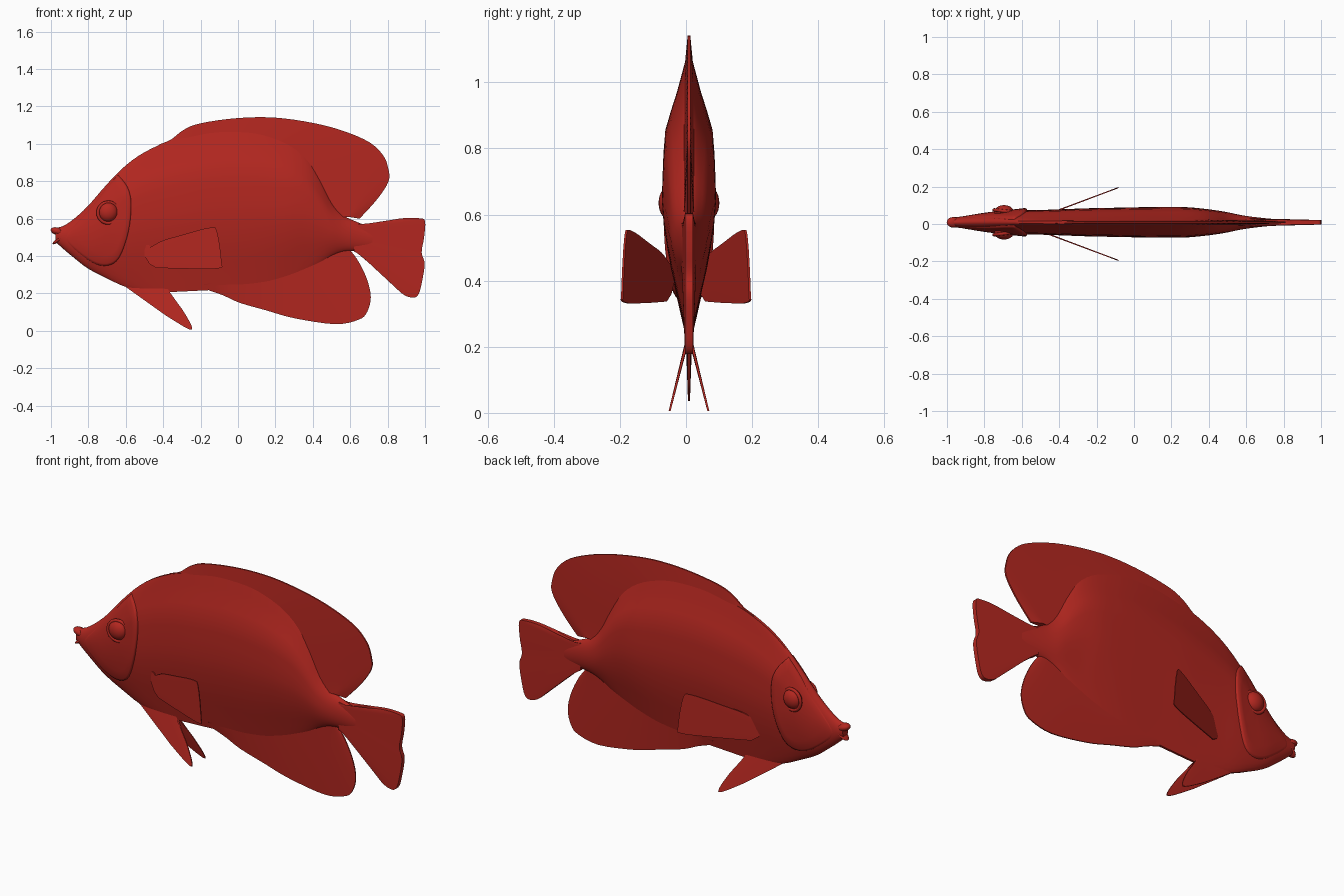
import bpy, bmesh, math
from mathutils import Vector

if "Cube" in bpy.data.objects:
    bpy.data.objects.remove(bpy.data.objects["Cube"])

CY = 0.009  # the body plane sits slightly off y = 0
red = bpy.data.materials.new("red")
red.diffuse_color = (0.45, 0.02, 0.014, 1)
red.use_nodes = True
red.node_tree.nodes["Principled BSDF"].inputs["Base Color"].default_value = red.diffuse_color


def spline(rows, u):
    """Catmull-Rom through tuples, u in 0..len-1."""
    i = max(0, min(int(u), len(rows) - 2))
    t = u - i
    a, b, c, d = (rows[max(0, min(j, len(rows) - 1))] for j in range(i - 1, i + 3))
    return [0.5 * (2*q + (r-p)*t + (2*p-5*q+4*r-s)*t*t + (3*q-p-3*r+s)*t**3)
            for p, q, r, s in zip(a, b, c, d)]


def finish(name, bm, angle=40):
    bmesh.ops.remove_doubles(bm, verts=bm.verts, dist=1e-5)
    bmesh.ops.recalc_face_normals(bm, faces=bm.faces)
    me = bpy.data.meshes.new(name)
    bm.to_mesh(me)
    bm.free()
    ob = bpy.data.objects.new(name, me)
    bpy.context.collection.objects.link(ob)
    me.materials.append(red)
    bpy.ops.object.select_all(action='DESELECT')
    ob.select_set(True)
    bpy.context.view_layer.objects.active = ob
    bpy.ops.object.shade_smooth_by_angle(angle=math.radians(angle))
    return ob


def skin(bm, rings, caps=True):
    """Bridge a list of closed rings of points."""
    vs = [[bm.verts.new(p) for p in r] for r in rings]
    n = len(vs[0])
    for a, b in zip(vs, vs[1:]):
        for k in range(n):
            bm.faces.new((a[k], a[(k+1) % n], b[(k+1) % n], b[k]))
    if caps:
        bm.faces.new(vs[0])
        bm.faces.new(vs[-1])


# Body stations: x, bottom z, top z, half width, roundness of section
BODY = [(-0.975, .475, .55, .024, 1), (-0.93, .435, .563, .03, 1), (-0.87, .385, .605, .038, 1),
        (-0.80, .332, .67, .048, .9), (-0.70, .28, .785, .058, .6), (-0.60, .235, .885, .064, .3),
        (-0.50, .215, .955, .066, .1), (-0.38, .208, 1.01, .070, 0), (-0.25, .213, 1.045, .075, 0),
        (-0.10, .22, 1.068, .078, 0), (0.05, .225, 1.068, .081, 0), (0.17, .242, 1.045, .082, 0),
        (0.28, .275, 1.0, .081, 0), (0.37, .315, .925, .073, .1), (0.44, .355, .81, .064, .3),
        (0.50, .395, .69, .054, .6), (0.56, .42, .62, .041, .9), (0.63, .428, .585, .03, 1),
        (0.72, .43, .55, .02, 1)]
PROFILE = [(0, .08), (.12, .36), (.25, .67), (.38, .91), (.5, 1), (.65, .96), (.76, .87), (.88, .46), (1, .12)]


def station(x):
    for i in range(len(BODY) - 1):
        if x <= BODY[i+1][0]:
            break
    a, b = BODY[i][0], BODY[i+1][0]
    return spline(BODY, i + max(0, min(1, (x-a)/(b-a))))


def half_width(row, s):
    for (a, p), (b, q) in zip(PROFILE, PROFILE[1:]):
        if s <= b:
            break
    lens = p + (q-p)*(s-a)/(b-a)
    return row[3] * (lens + (math.sqrt(max(0.004, 4*s*(1-s))) - lens) * row[4])


rings = []
N = 18
for j in range(3 * (len(BODY) - 1) + 1):
    row = spline(BODY, j / 3)
    ring = []
    for side, ks in ((1, range(N + 1)), (-1, range(N, -1, -1))):
        for k in ks:
            s = (1 - math.cos(math.pi * k / N)) / 2
            ring.append((row[0], CY + side * half_width(row, s), row[1] + (row[2]-row[1])*s))
    rings.append(ring)
bm = bmesh.new()
skin(bm, rings)
finish("body", bm)


def fin(name, pairs, th_base, th_tip, plane):
    """Tapered fin from (base x, z, tip x, z) pairs; plane(x, z) gives y."""
    bm, rings, n = bmesh.new(), [], 5
    for j in range(4 * (len(pairs) - 1) + 1):
        bx, bz, tx, tz = spline(pairs, j / 4)
        up, down = [], []
        for k in range(n + 1):
            t = k / n
            x, z, th = bx + (tx-bx)*t, bz + (tz-bz)*t, th_base + (th_tip-th_base)*t
            y = plane(x, z)
            up.append((x, y + th, z))
            down.append((x, y - th, z))
        rings.append(up + down[::-1])
    skin(bm, rings)
    return finish(name, bm)


flat = lambda x, z: CY
fin("dorsal_fin", [(-.42, .96, -.42, .998), (-.36, .98, -.36, 1.022), (-.29, .99, -.29, 1.075), (-.2, 1.0, -.2, 1.11),
                   (-.02, 1.02, 0, 1.138), (.12, 1.0, .2, 1.14), (.24, .96, .4, 1.112), (.33, .88, .56, 1.07),
                   (.39, .8, .7, 1.01), (.44, .71, .775, .94), (.49, .64, .803, .87), (.53, .61, .805, .8),
                   (.57, .61, .745, .705), (.59, .61, .65, .6)], .016, .004, flat)
fin("anal_fin", [(-.18, .25, -.17, .222), (-.1, .26, -.08, .19), (0, .27, .01, .15), (.12, .28, .15, .11),
                 (.25, .31, .3, .068), (.36, .35, .52, .036), (.43, .39, .645, .06), (.47, .41, .69, .1),
                 (.5, .43, .71, .18), (.53, .44, .69, .275), (.56, .45, .645, .37), (.58, .46, .6, .432)],
    .014, .003, flat)
fin("tail_fin", [(.62, .575, .68, .56), (.62, .56, .86, .6), (.62, .55, .97, .602), (.62, .54, 1.0, .585),
                 (.62, .52, .995, .5), (.62, .5, .982, .42), (.62, .49, .998, .36), (.62, .48, .985, .27),
                 (.62, .46, .965, .195), (.62, .45, .93, .178), (.62, .44, .87, .205), (.62, .43, .78, .3),
                 (.62, .425, .68, .395)], .022, .012, flat)

# Paired parts
GILL = [(-.64, .835), (-.59, .77), (-.57, .68), (-.585, .53), (-.635, .39), (-.70, .347), (-.78, .365),
        (-.88, .44), (-.92, .5), (-.86, .58), (-.77, .68), (-.7, .77)]
for side, word in ((-1, "front"), (1, "back")):
    fin(f"pectoral_fin_{word}",
        [(-.49, .46, -.478, .46), (-.497, .44, -.445, .43), (-.5, .43, -.42, .475), (-.5, .42, -.3, .513),
         (-.5, .415, -.15, .552), (-.5, .41, -.112, .53), (-.5, .405, -.088, .37), (-.5, .4, -.1, .335),
         (-.49, .385, -.25, .332), (-.475, .36, -.44, .337)], .004, .003,
        lambda x, z: side * (.192 + .375 * (x + .09)))
    fin(f"pelvic_fin_{word}",
        [(-.61, .26, -.6, .235), (-.55, .26, -.46, .135), (-.48, .26, -.36, .066), (-.44, .26, -.245, .006),
         (-.41, .26, -.3, .118), (-.38, .25, -.375, .205)], .006, .003,
        lambda x, z: CY + side * .06 * (1 - z / .24))

    # Gill cover: a plate following the cheek with a raised rim
    bm, rings = bmesh.new(), []
    loop = GILL + GILL[:1]
    for r, lift in ((1, -.008), (.985, .008), (.94, .012), (.75, .01), (.5, .008), (.25, .008), (.05, .008)):
        ring = []
        for j in range(48):
            px, pz = spline(loop, j / 4)
            x, z = -.7 + (px + .7) * r, .58 + (pz - .58) * r
            row = station(x)
            s = max(.02, min(.98, (z - row[1]) / (row[2] - row[1])))
            fade = min(1, max(0, (x + .93) / .3))
            ring.append((x, CY + side * (half_width(row, s) + lift * fade), z))
        rings.append(ring)
    skin(bm, rings)
    finish(f"gill_cover_{word}", bm, 60)

    # Eye and its socket rim
    bm = bmesh.new()
    bmesh.ops.create_uvsphere(bm, u_segments=24, v_segments=14, radius=1)
    for v in bm.verts:
        v.co = Vector((-.695 + .052*v.co.x, CY + side*.056 + .036*v.co.y, .635 + .052*v.co.z))
    finish(f"eye_{word}", bm)
    bpy.ops.mesh.primitive_torus_add(major_radius=.056, minor_radius=.009, major_segments=28, minor_segments=8,
                                     location=(-.693, CY + side*.06, .632), rotation=(math.pi/2, 0, side*-.12))
    rim = bpy.context.object
    rim.name = f"eye_rim_{word}"
    rim.data.materials.append(red)
    bpy.ops.object.shade_smooth()

# Lips
for name, x, z, tilt in (("upper_lip", -.966, .532, -.15), ("lower_lip", -.958, .489, .5)):
    bm = bmesh.new()
    bmesh.ops.create_uvsphere(bm, u_segments=20, v_segments=12, radius=1)
    for v in bm.verts:
        a, b = .036 * v.co.x, .022 * v.co.z
        v.co = Vector((x + a*math.cos(tilt) + b*math.sin(tilt), CY + .028*v.co.y,
                       z - a*math.sin(tilt)*-1 + b*math.cos(tilt)))
    finish(name, bm)
